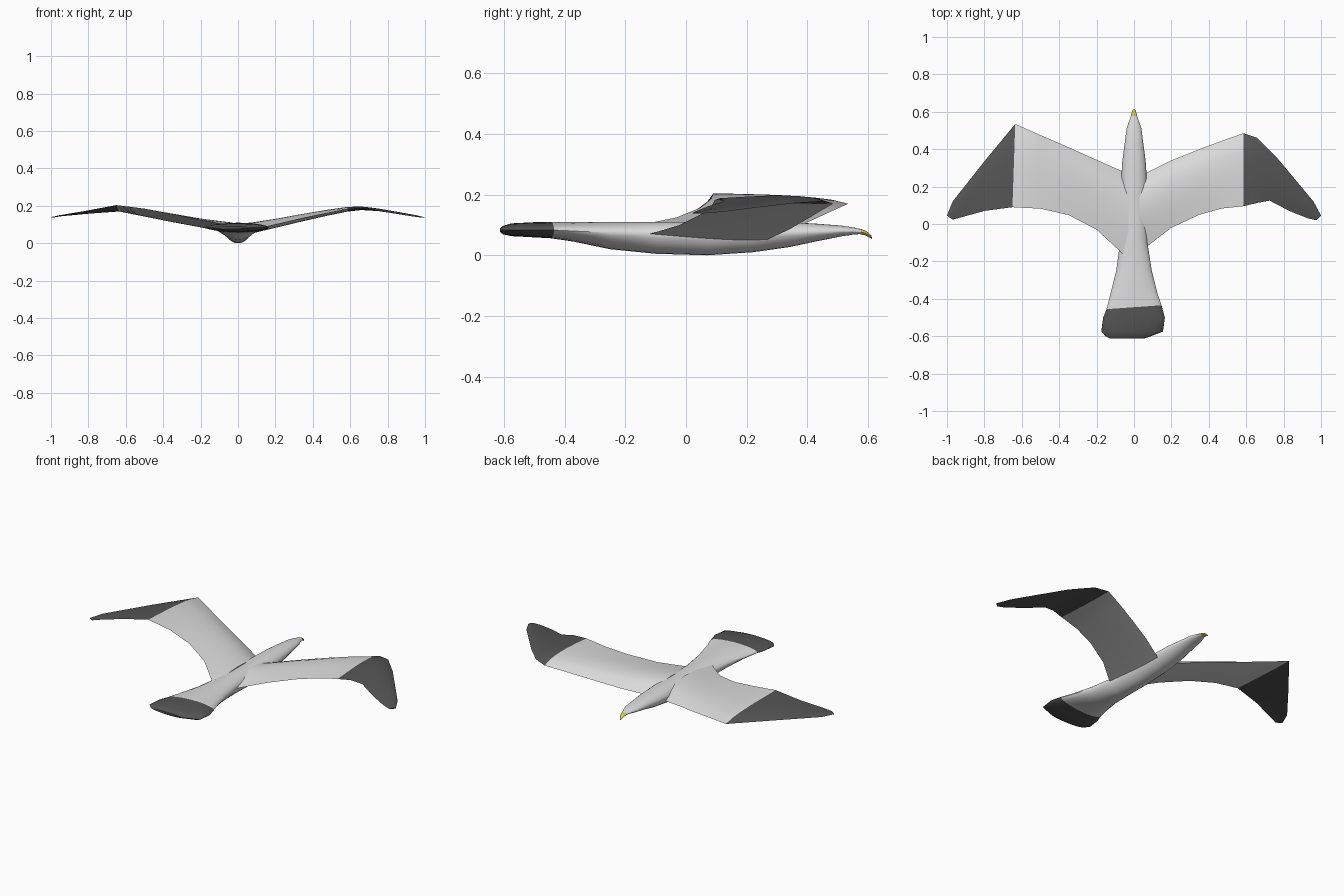
import bpy, bmesh, math
from mathutils import Vector


def mat(name, rgb):
    m = bpy.data.materials.new(name)
    m.diffuse_color = (*rgb, 1)
    return m


WHITE = mat("white plumage", (0.72, 0.72, 0.72))
DARK = mat("dark grey feathers", (0.09, 0.09, 0.09))
YELLOW = mat("yellow beak", (0.66, 0.56, 0.10))


def loft(name, rings, mats, dark=lambda i: False, angle=40):
    """Skin a list of equal rings; dark(i) gives second material to band i."""
    bm = bmesh.new()
    vs = [[bm.verts.new(p) for p in r] for r in rings]
    n = len(rings[0])
    for i in range(len(rings) - 1):
        for j in range(n):
            k = (j + 1) % n
            f = bm.faces.new((vs[i][j], vs[i][k], vs[i + 1][k], vs[i + 1][j]))
            f.material_index = int(dark(i))
    for i, band in ((0, 0), (-1, len(rings) - 2)):
        f = bm.faces.new(vs[i])
        f.material_index = int(dark(band))
    bmesh.ops.recalc_face_normals(bm, faces=bm.faces)
    me = bpy.data.meshes.new(name)
    bm.to_mesh(me)
    bm.free()
    for m in mats:
        me.materials.append(m)
    ob = bpy.data.objects.new(name, me)
    bpy.context.collection.objects.link(ob)
    bpy.ops.object.select_all(action='DESELECT')
    ob.select_set(True)
    bpy.context.view_layer.objects.active = ob
    bpy.ops.object.shade_smooth_by_angle(angle=math.radians(angle))
    return ob


def body_ring(y, xl, xr, zm, zt, zb, n=24):
    """Oval section: upper half round, lower half slightly keeled."""
    pts = []
    slant = 0.07 if -0.5 < y < -0.4 else 0
    for j in range(n):
        a = 2 * math.pi * j / n
        c, s = math.cos(a), math.sin(a)
        x = (xl + xr) / 2 + (xr - xl) / 2 * c
        if s >= 0:
            z = zm + (zt - zm) * s
        else:
            z = zm - (zm - zb) * abs(s) ** 1.25
        pts.append((x, y + slant * x, z))
    return pts


# Body with tail fan: y, left, right, mid z, top z, bottom z
body = [
    (-0.612, -0.130, 0.055, 0.083, 0.090, 0.076),
    (-0.602, -0.150, 0.085, 0.083, 0.097, 0.069),
    (-0.575, -0.175, 0.155, 0.083, 0.105, 0.063),
    (-0.500, -0.165, 0.165, 0.083, 0.109, 0.059),
    (-0.445, -0.147, 0.147, 0.083, 0.110, 0.056),
    (-0.370, -0.125, 0.125, 0.080, 0.110, 0.045),
    (-0.250, -0.095, 0.095, 0.074, 0.110, 0.020),
    (-0.100, -0.075, 0.072, 0.068, 0.110, 0.005),
    (0.070, -0.070, 0.070, 0.065, 0.110, 0.000),
    (0.220, -0.070, 0.070, 0.066, 0.110, 0.010),
    (0.340, -0.062, 0.062, 0.072, 0.109, 0.027),
    (0.430, -0.050, 0.050, 0.076, 0.104, 0.046),
    (0.510, -0.040, 0.040, 0.079, 0.098, 0.062),
    (0.550, -0.026, 0.026, 0.079, 0.092, 0.068),
    (0.577, -0.017, 0.017, 0.077, 0.086, 0.070),
]
loft("body_and_tail", [body_ring(*s) for s in body], [WHITE, DARK], lambda i: i < 4)

# Hooked beak
beak = [
    (0.575, -0.0175, 0.0175, 0.077, 0.0865, 0.069),
    (0.590, -0.014, 0.014, 0.073, 0.082, 0.066),
    (0.602, -0.010, 0.010, 0.067, 0.074, 0.060),
    (0.610, -0.006, 0.006, 0.060, 0.065, 0.056),
    (0.613, -0.002, 0.002, 0.055, 0.057, 0.053),
]
loft("beak", [body_ring(*s, n=12) for s in beak], [YELLOW])


def wing_ring(side, le, te, t, n=8):
    """Thin aerofoil between leading and trailing edge points."""
    a, b = Vector(le), Vector(te)
    pts = []
    for j in range(2 * n):
        s = j / n if j <= n else 2 - j / n
        p = a.lerp(b, s)
        bulge = math.sin(math.pi * s ** 0.65)
        p.z += t * bulge if j <= n else -0.15 * t * bulge
        p.x *= side
        pts.append(p)
    return pts


# Wings: leading edge, trailing edge, thickness
right = [
    ((.03, .255, .045), (.03, -.160, .060), .058),
    ((.07, .275, .055), (.07, -.120, .070), .050),
    ((.20, .340, .085), (.20, -.020, .100), .040),
    ((.35, .400, .120), (.35, .050, .135), .032),
    ((.47, .445, .147), (.47, .083, .160), .026),
    ((.585, .485, .170), (.585, .095, .182), .020),
    ((.66, .460, .178), (.66, .113, .188), .015),
    ((.76, .360, .172), (.725, .125, .178), .012),
    ((.86, .240, .158), (.83, .070, .160), .010),
    ((.96, .120, .143), (.93, .030, .144), .007),
    ((1.0, .045, .137), (.975, .020, .138), .003),
]
left = [
    ((.03, .265, .050), (.03, -.190, .090), .045),
    ((.07, .285, .058), (.07, -.150, .100), .040),
    ((.20, .343, .085), (.20, -.030, .125), .030),
    ((.35, .410, .113), (.35, .048, .157), .024),
    ((.50, .475, .143), (.50, .082, .185), .018),
    ((.635, .535, .170), (.65, .090, .204), .012),
    ((.80, .335, .158), (.80, .070, .176), .009),
    ((.97, .120, .142), (.93, .034, .150), .005),
    ((1.0, .045, .138), (.970, .023, .140), .003),
]
for name, side, secs in (("right_wing", 1, right), ("left_wing", -1, left)):
    loft(name, [wing_ring(side, *s) for s in secs], [WHITE, DARK], lambda i: i >= 5)
